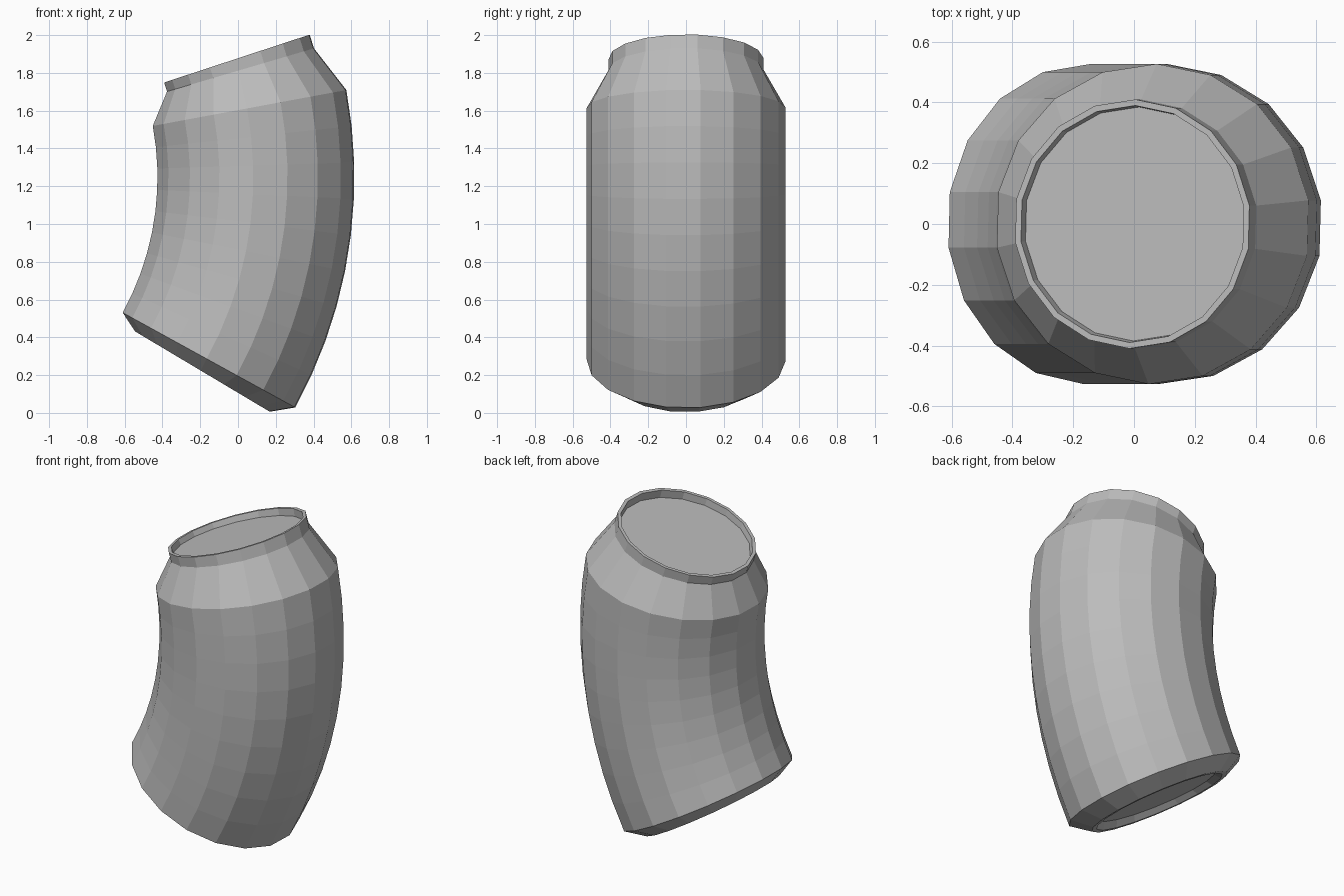
import bpy
import bmesh
from math import cos, sin, radians, tau

SIDES = 18
PHASE = radians(8.5)
BEND = 2.01                      # radius of the bent centre line
CENTRE_X, CENTRE_Z = -1.915, 1.248

cube = bpy.data.objects.get("Cube")
if cube:
    bpy.data.objects.remove(cube, do_unlink=True)

grey = bpy.data.materials.new("bare_metal_grey")
grey.use_nodes = True
colour = (0.5, 0.5, 0.5, 1)
grey.diffuse_color = colour
grey.node_tree.nodes["Principled BSDF"].inputs["Base Color"].default_value = colour


def bent_ring(bm, radius, degrees):
    """Ring of vertices across the bent axis at an angle along the arc."""
    t = radians(degrees)
    ring = []
    for i in range(SIDES):
        a = PHASE + tau * i / SIDES
        reach = BEND + radius * cos(a)
        ring.append(bm.verts.new((CENTRE_X + reach * cos(t), radius * sin(a),
                                  CENTRE_Z + reach * sin(t))))
    return ring


def bent_part(name, profile, cap=False, flip=False):
    """Skin a (radius, arc angle) profile around the bent axis."""
    bm = bmesh.new()
    rings = [bent_ring(bm, r, d) for r, d in profile]
    for low, high in zip(rings, rings[1:]):
        for i in range(SIDES):
            j = (i + 1) % SIDES
            bm.faces.new((low[i], low[j], high[j], high[i]))
    if cap:
        bm.faces.new(rings[-1])
    if flip:
        bmesh.ops.reverse_faces(bm, faces=bm.faces)
    mesh = bpy.data.meshes.new(name)
    bm.to_mesh(mesh)
    bm.free()
    mesh.materials.append(grey)
    obj = bpy.data.objects.new(name, mesh)
    bpy.context.collection.objects.link(obj)
    return obj


# Curved wall with tapered foot, shoulder and neck
START, END, STEPS = -28.8, 10.5, 9
wall = [(0.527, START + (END - START) * k / STEPS) for k in range(STEPS + 1)]
bent_part("can_body", [(0.42, -30.8)] + wall + [(0.41, 16.4), (0.41, 18.2)])

# Rim and sunken lid
bent_part("top_lid", [(0.41, 18.2), (0.39, 18.2), (0.385, 17.0)], cap=True)

# Foot ring and recessed base
bent_part("base_dish", [(0.42, -30.8), (0.39, -30.8), (0.36, -29.7)],
          cap=True, flip=True)
